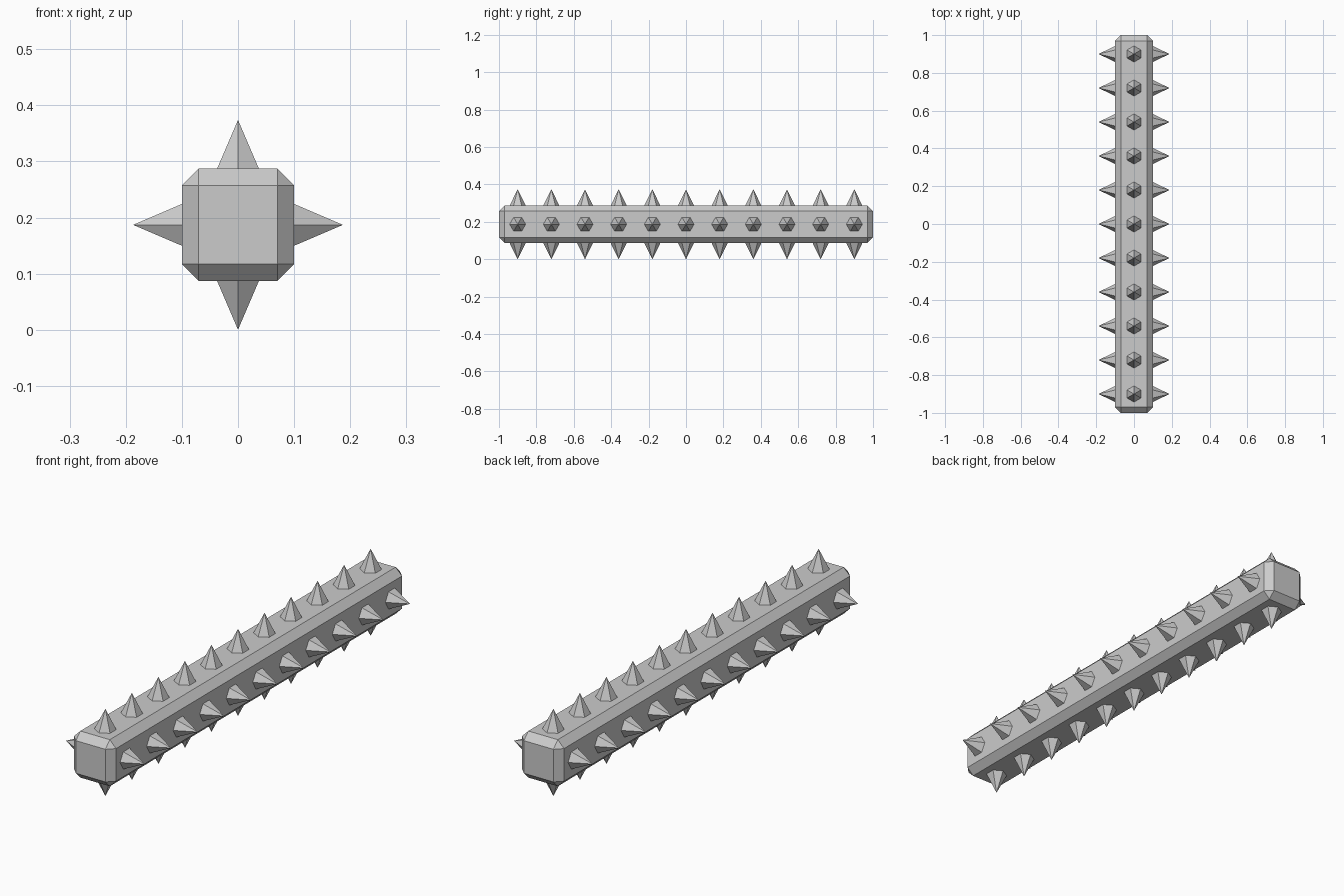
import bpy, bmesh, math
from mathutils import Matrix

if "Cube" in bpy.data.objects:
    bpy.data.objects.remove(bpy.data.objects["Cube"])

CENTER_Z = 0.187
HALF = 0.1      # half thickness of the bar
REACH = 0.187   # spike tip distance from the bar axis
SINK = 0.01     # how far spikes are buried in the bar
R_SURFACE = 0.043


def finish(bm, name):
    mesh = bpy.data.meshes.new(name)
    bm.to_mesh(mesh)
    bm.free()
    obj = bpy.data.objects.new(name, mesh)
    obj.location.z = CENTER_Z
    bpy.context.collection.objects.link(obj)
    return obj


# Long bar with chamfered edges
bm = bmesh.new()
bmesh.ops.create_cube(bm, size=1, matrix=Matrix.Diagonal((2 * HALF, 2, 2 * HALF, 1)))
bmesh.ops.bevel(bm, geom=bm.edges[:], offset=0.03, offset_type='OFFSET',
                segments=1, affect='EDGES')
finish(bm, "bar")

# Rows of eleven six-sided spikes, one row on each long side
height = REACH - HALF + SINK
radius = R_SURFACE * height / (REACH - HALF)
for side, name in enumerate(("top", "right", "bottom", "left")):
    bm = bmesh.new()
    turn = Matrix.Rotation(math.radians(90 * side), 4, 'Y')
    for i in range(11):
        place = Matrix.Translation((0, -0.9 + 0.18 * i, HALF - SINK + height / 2))
        # create_cone puts its first corner on +Y, giving points along the bar
        bmesh.ops.create_cone(bm, cap_ends=True, segments=6, radius1=radius,
                              radius2=0, depth=height, matrix=turn @ place)
    bmesh.ops.remove_doubles(bm, verts=bm.verts[:], dist=0.0001)
    finish(bm, name + "_spikes")
